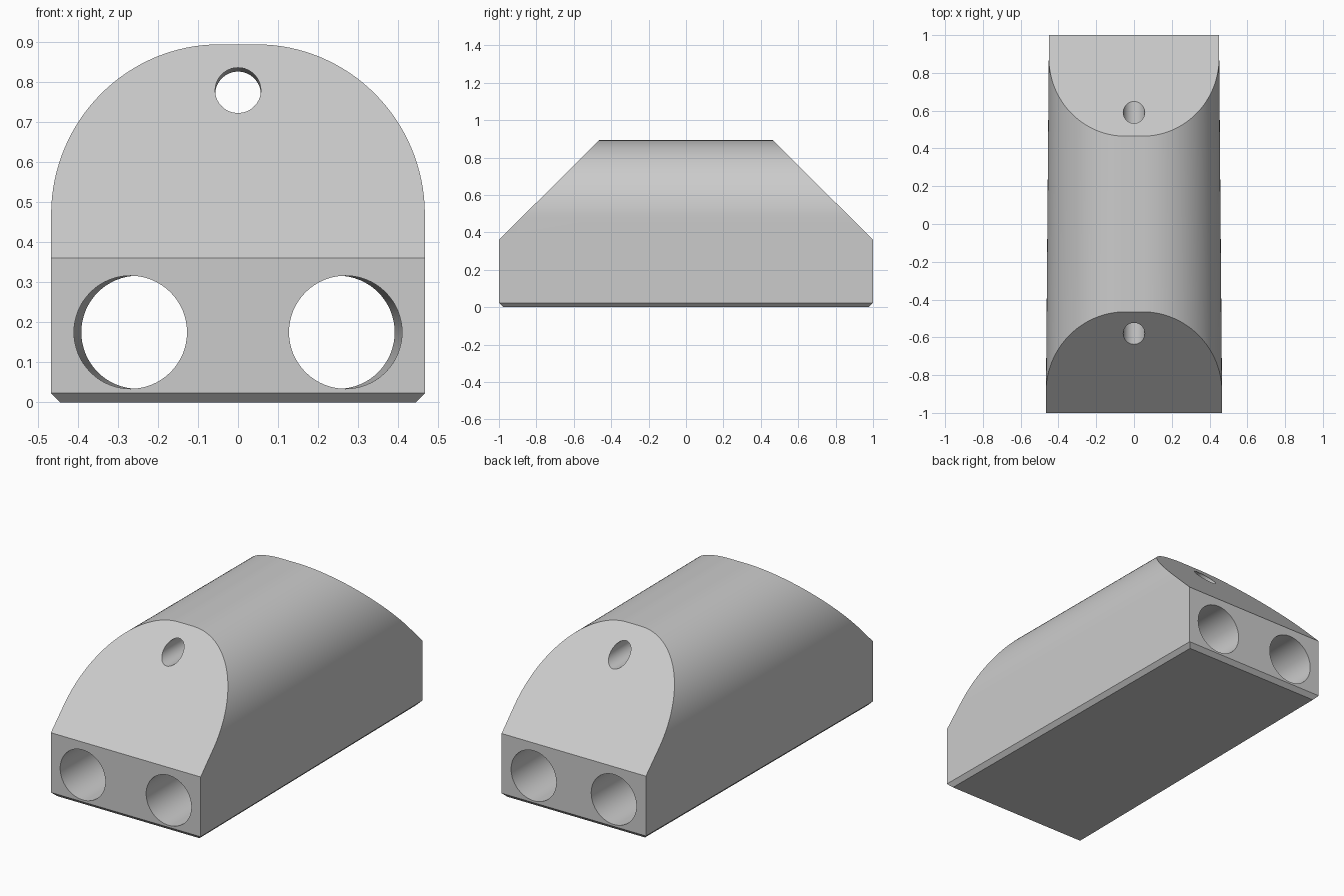
import bpy, bmesh
from math import pi, sin, cos, radians
from mathutils import Vector

if "Cube" in bpy.data.objects:
    bpy.data.objects.remove(bpy.data.objects["Cube"])

WIDTH, HEIGHT, RADIUS = 0.467, 0.893, 0.42
BEVEL = 0.023
BACK_SCALE = 0.964       # the body narrows slightly toward the back
SHOULDER = 0.36          # height where the sloped end faces begin
SLOPE_TOP = 0.465        # y of the sloped faces' upper edge
ARC_STEPS = 32


def body_profile():
    """Arched cross-section with bevelled lower corners."""
    right = [(WIDTH - BEVEL, 0), (WIDTH, BEVEL)]
    for i in range(ARC_STEPS + 1):
        a = pi / 2 * i / ARC_STEPS
        right.append((WIDTH - RADIUS + RADIUS * cos(a),
                      HEIGHT - RADIUS + RADIUS * sin(a)))
    return right + [(-x, z) for x, z in reversed(right)]


def slice_off(bm, point, normal):
    """Cut away everything on the normal's side and cap the opening."""
    geom = bm.verts[:] + bm.edges[:] + bm.faces[:]
    cut = bmesh.ops.bisect_plane(bm, geom=geom, plane_co=point,
                                 plane_no=normal, clear_outer=True)
    edges = [e for e in cut["geom_cut"] if isinstance(e, bmesh.types.BMEdge)]
    bmesh.ops.contextual_create(bm, geom=edges)


def make_object(name, bm):
    bmesh.ops.recalc_face_normals(bm, faces=bm.faces[:])
    mesh = bpy.data.meshes.new(name)
    bm.to_mesh(mesh)
    bm.free()
    obj = bpy.data.objects.new(name, mesh)
    bpy.context.collection.objects.link(obj)
    return obj


def drill(target, start, end, radius):
    """Bore a round hole along the line from start to end."""
    start, end = Vector(start), Vector(end)
    axis = end - start
    bpy.ops.mesh.primitive_cylinder_add(
        vertices=64, radius=radius, depth=axis.length,
        location=(start + end) / 2,
        rotation=axis.to_track_quat("Z", "Y").to_euler())
    cutter = bpy.context.object
    cutter.name = "hole_cutter"
    cutter.hide_render = True
    mod = target.modifiers.new("hole", "BOOLEAN")
    mod.operation, mod.solver, mod.object = "DIFFERENCE", "EXACT", cutter
    bpy.context.view_layer.objects.active = target
    bpy.ops.object.modifier_apply(modifier=mod.name)
    bpy.data.objects.remove(cutter)


# Tapered arched body
bm = bmesh.new()
front, back = [
    [bm.verts.new((x * s, y, z)) for x, z in body_profile()]
    for y, s in ((-1, 1), (1, BACK_SCALE))]
bm.faces.new(front)
bm.faces.new(back)
for i in range(len(front)):
    j = (i + 1) % len(front)
    bm.faces.new((front[i], front[j], back[j], back[i]))
bmesh.ops.recalc_face_normals(bm, faces=bm.faces[:])

# Sloped upper ends and bevelled lower ends
for side in (-1, 1):
    slice_off(bm, (0, side, SHOULDER),
              (0, side * (HEIGHT - SHOULDER), 1 - SLOPE_TOP))
    slice_off(bm, (0, side, BEVEL), (0, side, -1))
body = make_object("body", bm)

# Two large holes that follow the tapered sides, and a small upper hole
for side in (-1, 1):
    drill(body, (side * 0.27, -1.2, 0.175), (side * 0.248, 1.2, 0.175), 0.141)
drill(body, (0, -1.2, 0.784), (0, 1.2, 0.762), 0.057)

# Smooth arch and bores, crisp edges
bpy.ops.object.select_all(action="DESELECT")
body.select_set(True)
bpy.context.view_layer.objects.active = body
bpy.ops.object.shade_smooth_by_angle(angle=radians(20))
